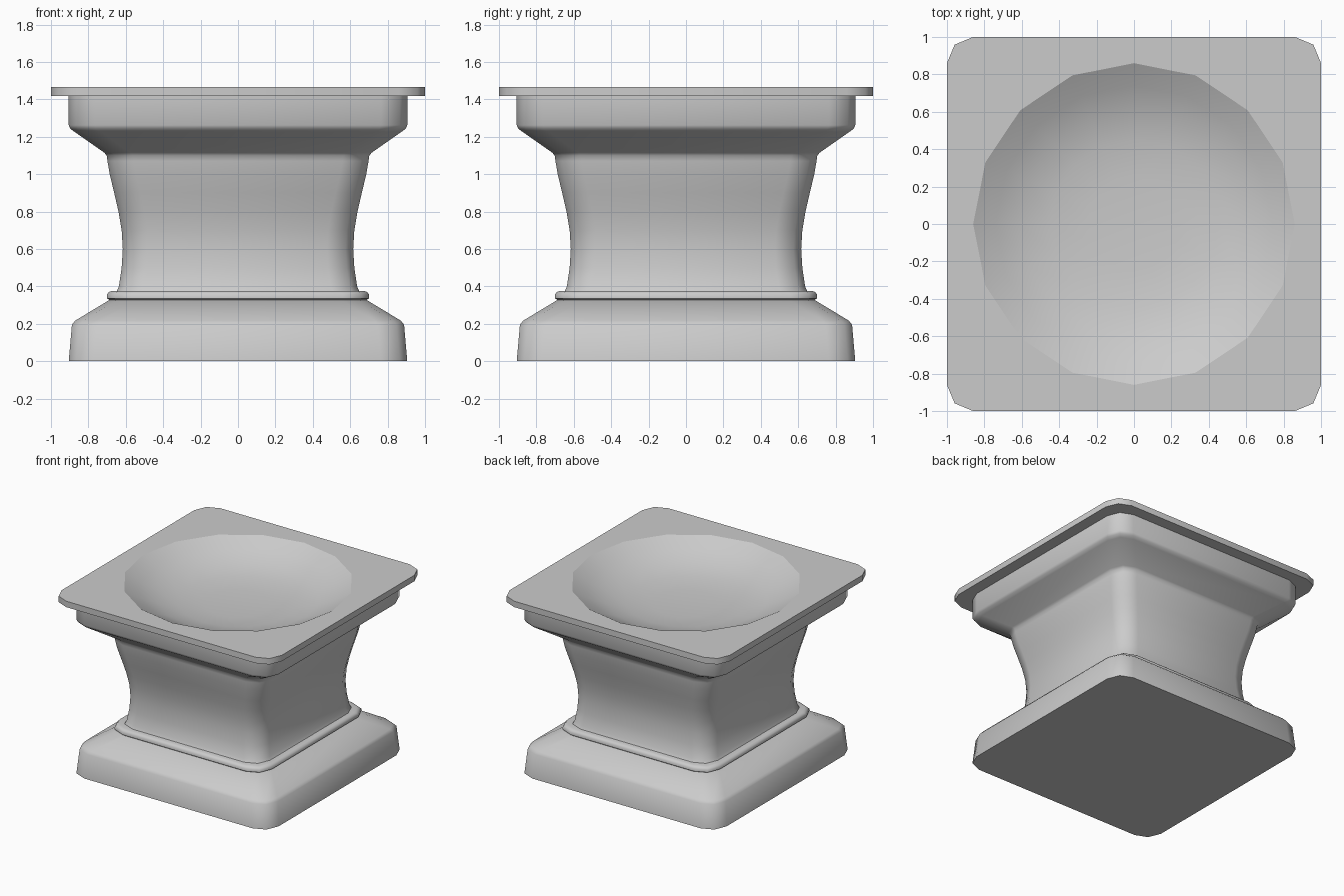
import bpy, bmesh, math

if "Cube" in bpy.data.objects:
    bpy.data.objects.remove(bpy.data.objects["Cube"])


def ring(bm, half, z, r=0.14):
    """Rounded square loop with two segments per corner."""
    verts = []
    for k in range(4):
        for j in range(3):
            a = math.pi / 2 * k + math.pi / 4 * j
            c = math.pi / 2 * k + math.pi / 4
            cx = math.copysign(half - r, math.cos(c))
            cy = math.copysign(half - r, math.sin(c))
            verts.append(bm.verts.new((cx + r * math.cos(a), cy + r * math.sin(a), z)))
    return verts


def circle(bm, radius, z, n=16):
    return [bm.verts.new((radius * math.cos(2 * math.pi * i / n),
                          radius * math.sin(2 * math.pi * i / n), z)) for i in range(n)]


def skin(bm, rings):
    for a, b in zip(rings, rings[1:]):
        n = len(a)
        for i in range(n):
            j = (i + 1) % n
            bm.faces.new((a[i], a[j], b[j], b[i]))


def finish(bm, name, angle):
    bm.normal_update()
    mesh = bpy.data.meshes.new(name)
    bm.to_mesh(mesh)
    bm.free()
    ob = bpy.data.objects.new(name, mesh)
    bpy.context.collection.objects.link(ob)
    bpy.ops.object.select_all(action='DESELECT')
    ob.select_set(True)
    bpy.context.view_layer.objects.active = ob
    bpy.ops.object.shade_smooth_by_angle(angle=math.radians(angle))
    return ob


def loft(name, profile, angle, cap=False):
    bm = bmesh.new()
    rings = [ring(bm, *p) for p in profile]
    skin(bm, rings)
    if cap:
        bm.faces.new(rings[0][::-1])
    return finish(bm, name, angle)


# Stepped plinth
loft("plinth", [(0.905, 0), (0.888, 0.195), (0.87, 0.217), (0.69, 0.326), (0.6, 0.326)], 50, cap=True)

# Rounded moulding around the foot of the neck
loft("moulding", [(0.66, 0.322), (0.685, 0.325), (0.70, 0.336), (0.70, 0.357),
                  (0.69, 0.37), (0.675, 0.376), (0.62, 0.376)], 50)

# Waisted neck flaring into the capital
loft("neck_and_capital", [(0.65, 0.37), (0.637, 0.4), (0.622, 0.5), (0.616, 0.6), (0.622, 0.7),
                          (0.639, 0.8), (0.662, 0.9), (0.686, 1.0), (0.698, 1.07),
                          (0.702, 1.1), (0.715, 1.115), (0.875, 1.227), (0.897, 1.243),
                          (0.905, 1.262), (0.905, 1.42)], 50)

# Top slab with a round opening
bm = bmesh.new()
rings = [ring(bm, 0.88, 1.418), ring(bm, 1.0, 1.418), ring(bm, 1.0, 1.467)]
skin(bm, rings)
hole = circle(bm, 0.86, 1.467)
hole_edges = [bm.edges.new((hole[i], hole[i - 1])) for i in range(16)]
top = rings[-1]
top_edges = [bm.edges.get((top[i], top[i - 1])) for i in range(12)]
bmesh.ops.triangle_fill(bm, edges=hole_edges + top_edges, use_beauty=True, normal=(0, 0, 1))
finish(bm, "top_slab", 50)

# Shallow bowl set into the slab
bm = bmesh.new()
rings = [circle(bm, r, z) for r, z in
         [(0.86, 1.467), (0.74, 1.402), (0.61, 1.347), (0.45, 1.312), (0.25, 1.295)]]
skin(bm, rings)
bm.faces.new(rings[-1])
finish(bm, "bowl", 50)
